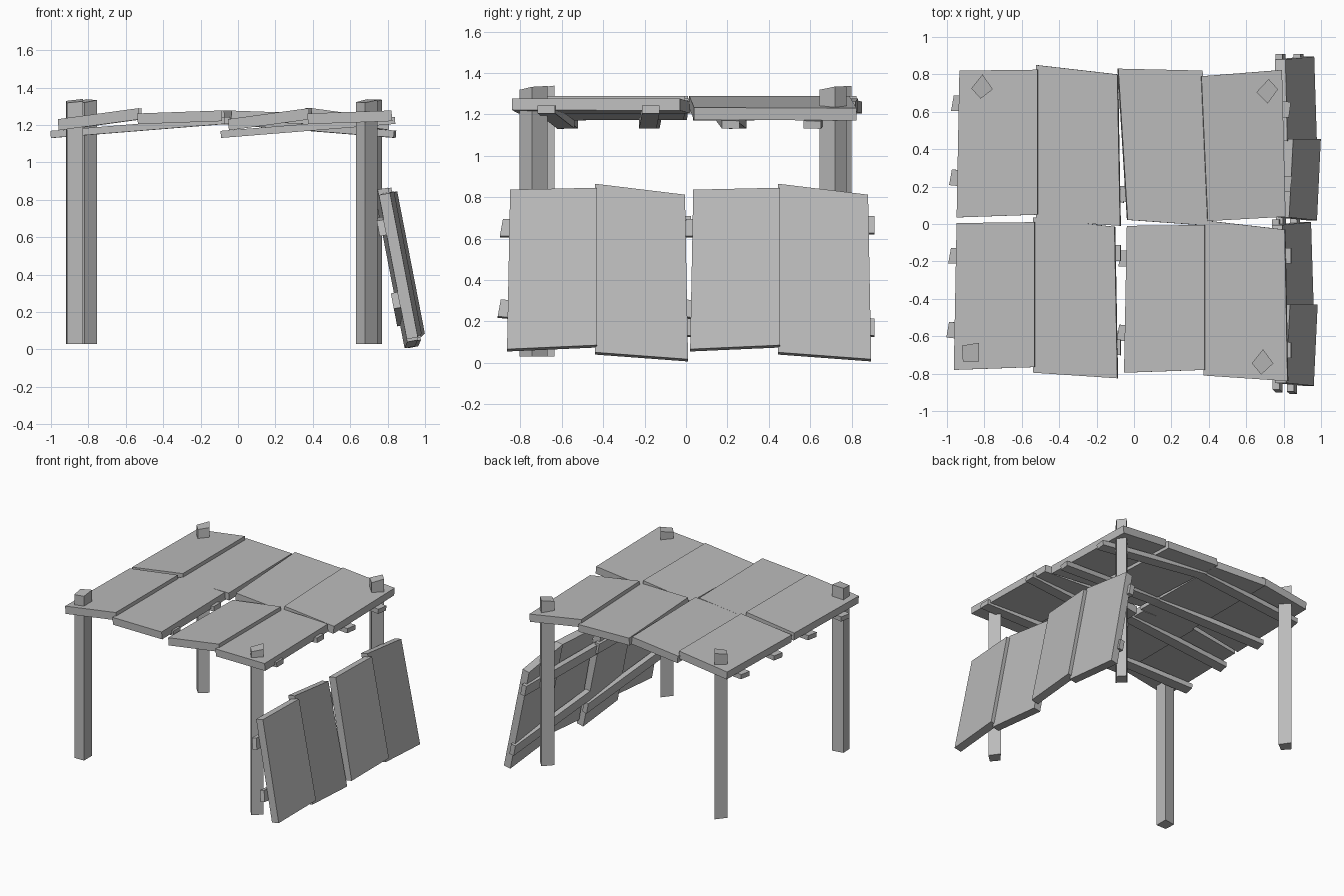
import bpy
from math import radians
from mathutils import Matrix, Vector

cube = bpy.data.objects.get("Cube")
if cube:
    bpy.data.objects.remove(cube, do_unlink=True)

wood = bpy.data.materials.new("weathered_grey_wood")
wood.use_nodes = True
GREY = (0.5, 0.5, 0.5, 1)
wood.diffuse_color = GREY
wood.node_tree.nodes["Principled BSDF"].inputs["Base Color"].default_value = GREY


def prism(name, outline, bottom, top, matrix=Matrix()):
    """Extrude a counter-clockwise outline between two height functions."""
    n = len(outline)
    verts = [(x, y, f(x, y)) for f in (bottom, top) for x, y in outline]
    faces = [list(range(n))[::-1], list(range(n, 2 * n))]
    faces += [(i, (i + 1) % n, n + (i + 1) % n, n + i) for i in range(n)]
    mesh = bpy.data.meshes.new(name)
    mesh.from_pydata([matrix @ Vector(v) for v in verts], [], faces)
    mesh.materials.append(wood)
    obj = bpy.data.objects.new(name, mesh)
    bpy.context.collection.objects.link(obj)


def batten(name, start, end, matrix):
    """Flat strip under the planks."""
    half = 0.042
    (x0, y0), (x1, y1) = start, end
    outline = [(x0, y0 - half), (x1, y1 - half), (x1, y1 + half), (x0 + 0.015, y0 + half)]
    prism(name, outline, lambda x, y: -0.036, lambda x, y: 0.002, matrix)


def panel(name, matrix):
    """Two crooked overlapping planks nailed on two battens."""
    prism(name + "_upper_plank",
          [(-0.435, -0.385), (0, -0.37), (0, 0.405), (-0.42, 0.40)],
          lambda x, y: 0.025 + 0.055 * x, lambda x, y: 0.085 + 0.055 * x, matrix)
    prism(name + "_lower_plank",
          [(-0.01, -0.40), (0.44, -0.43), (0.425, 0.38), (-0.01, 0.43)],
          lambda x, y: -0.045 * x, lambda x, y: 0.057 - 0.045 * x, matrix)
    batten(name + "_batten_a", (-0.47, 0.225), (0.455, 0.24), matrix)
    batten(name + "_batten_b", (-0.48, -0.17), (0.455, -0.265), matrix)


# Roof panels, each rising along its own x axis
for name, x, y, turn in (("roof_back_right", -0.51, 0.42, 0),
                         ("roof_front_right", -0.525, -0.395, 0),
                         ("roof_front_left", 0.385, -0.41, 0),
                         ("roof_back_left", 0.37, 0.42, 182.5)):
    panel(name, Matrix.Translation((x, y, 1.205))
          @ Matrix.Rotation(radians(turn), 4, 'Z')
          @ Matrix.Rotation(radians(-4.6), 4, 'Y'))

# Wall panels leaning against the left side
upright = Matrix(((0, 0, 1, 0), (1, 0, 0, 0), (0, 1, 0, 0), (0, 0, 0, 1)))
for name, x, y in (("wall_front", 0.828, -0.43), ("wall_back", 0.845, 0.455)):
    panel(name, Matrix.Translation((x, y, 0.432))
          @ Matrix.Rotation(radians(-11), 4, 'Y') @ upright)

# Corner posts with slanted tops
posts = {
    "post_back_right": [(-0.82, 0.67), (-0.755, 0.72), (-0.81, 0.80), (-0.87, 0.725)],
    "post_front_right": [(-0.915, -0.735), (-0.83, -0.735), (-0.83, -0.635), (-0.92, -0.65)],
    "post_back_left": [(0.715, 0.645), (0.77, 0.72), (0.72, 0.775), (0.655, 0.705)],
    "post_front_left": [(0.68, -0.805), (0.745, -0.745), (0.69, -0.67), (0.63, -0.745)],
}
for name, outline in posts.items():
    cx = sum(p[0] for p in outline) / 4
    cy = sum(p[1] for p in outline) / 4
    prism(name, outline, lambda x, y: 0.03,
          lambda x, y: 1.328 + 0.13 * (y - cy) + 0.1 * (x - cx))
